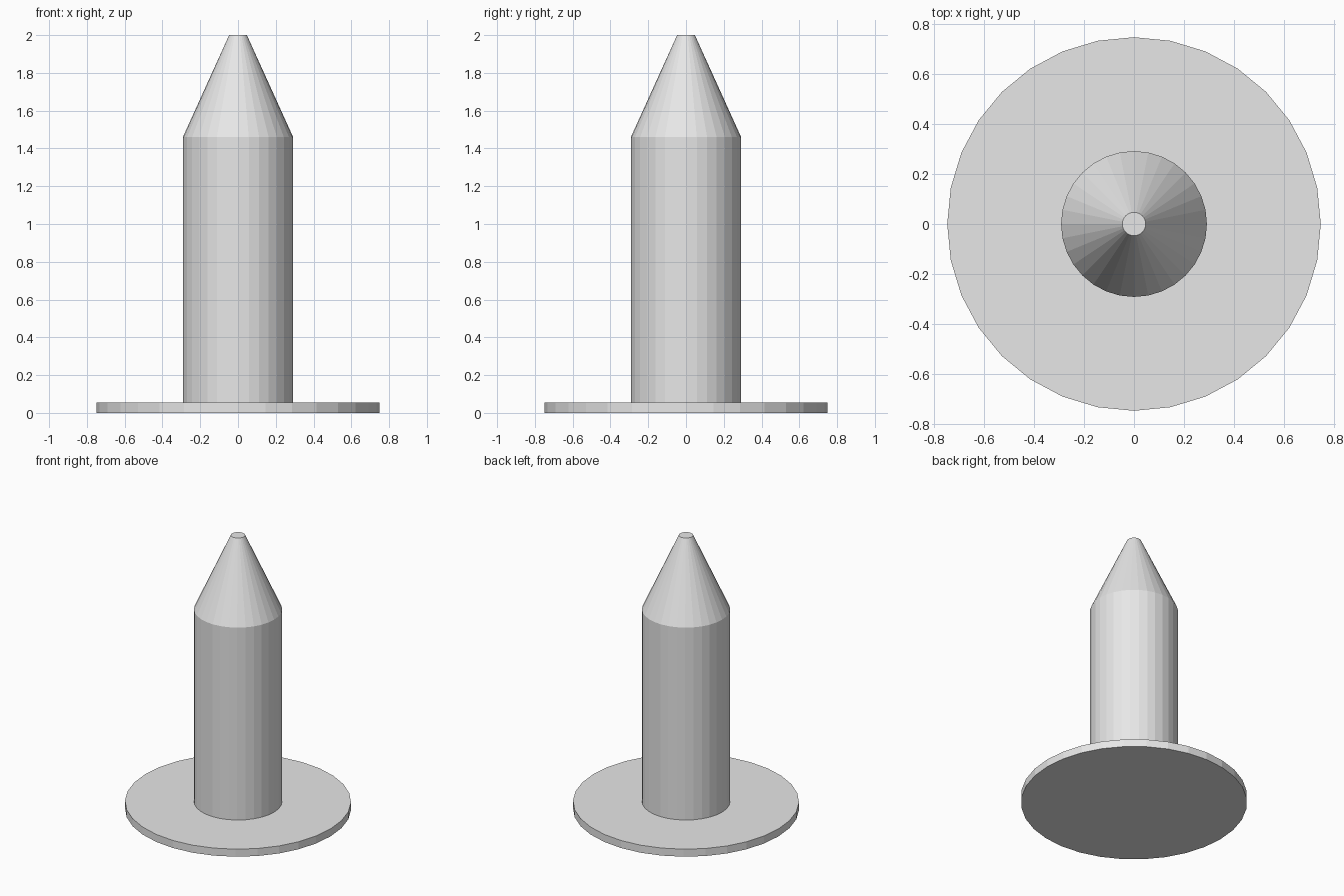
import bpy

if "Cube" in bpy.data.objects:
    bpy.data.objects.remove(bpy.data.objects["Cube"])

SIDES = 32

grey = bpy.data.materials.new("light_grey")
grey.diffuse_color = (0.8, 0.8, 0.8, 1.0)
grey.use_nodes = True
grey.node_tree.nodes["Principled BSDF"].inputs["Base Color"].default_value = grey.diffuse_color


def round_part(name, r_bottom, r_top, z0, z1):
    """Flat-shaded capped cylinder or truncated cone standing between z0 and z1."""
    bpy.ops.mesh.primitive_cone_add(vertices=SIDES, radius1=r_bottom, radius2=r_top,
                                    depth=z1 - z0, location=(0, 0, (z0 + z1) / 2))
    part = bpy.context.object
    part.name = part.data.name = name
    part.data.materials.append(grey)
    return part


# Wide thin foot
round_part("base_disc", 0.748, 0.748, 0.0, 0.055)

# Shaft and blunt tapered point share one continuous shell
shaft = round_part("shaft_with_tip", 0.292, 0.292, 0.055, 1.46)
bottom_z = min(v.co.z for v in shaft.data.vertices)

# Extrude the top cap upward and narrow it into the cone
import bmesh
bm = bmesh.new()
bm.from_mesh(shaft.data)
cap = max(bm.faces, key=lambda f: f.calc_center_median().z)
top = bmesh.ops.extrude_discrete_faces
geom = bmesh.ops.extrude_face_region(bm, geom=[cap])["geom"]
for v in (g for g in geom if isinstance(g, bmesh.types.BMVert)):
    v.co.x *= 0.047 / 0.292
    v.co.y *= 0.047 / 0.292
    v.co.z += 0.54
if cap.is_valid:
    bmesh.ops.delete(bm, geom=[cap], context='FACES_ONLY')
bmesh.ops.recalc_face_normals(bm, faces=bm.faces)
bm.to_mesh(shaft.data)
bm.free()
